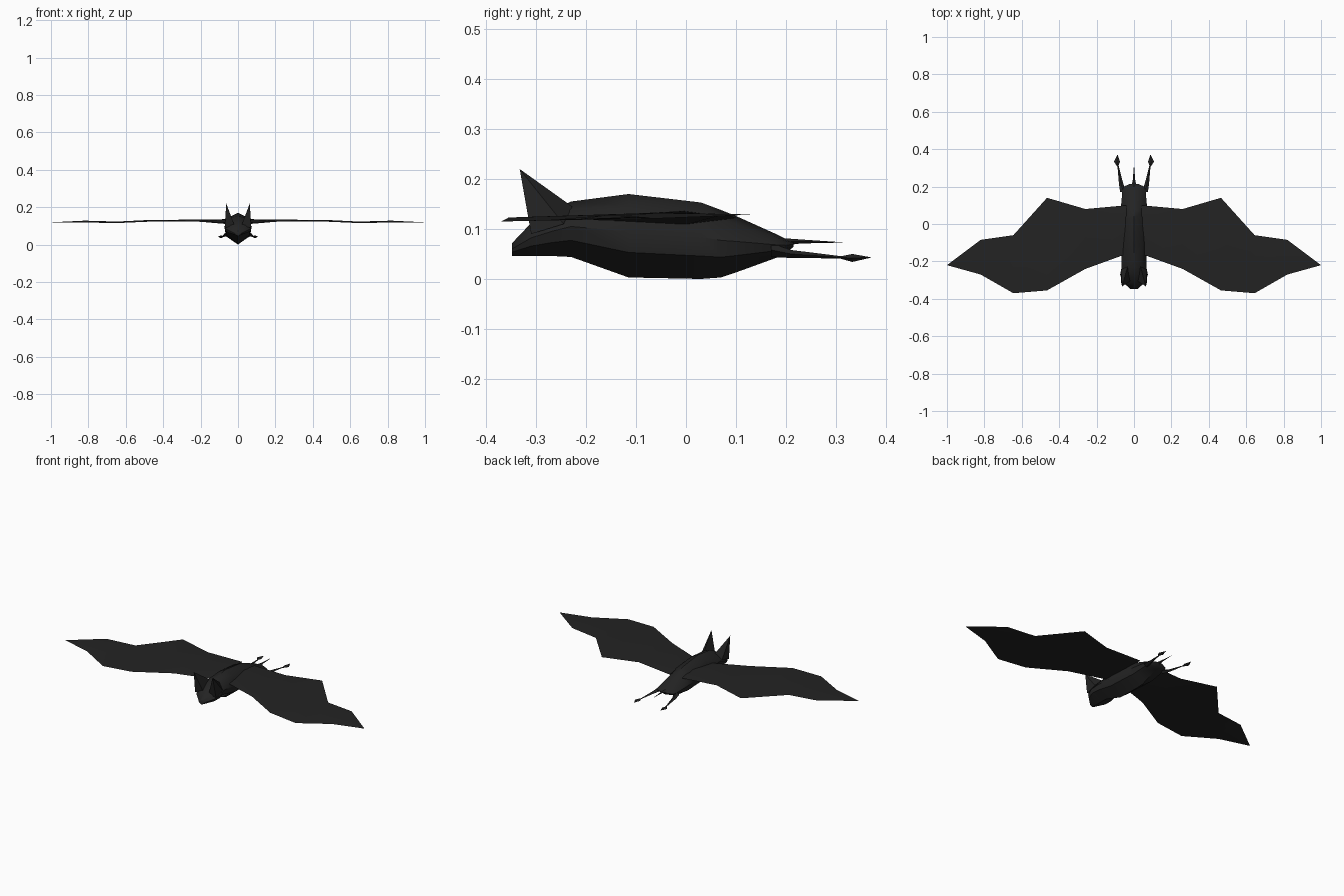
import bpy, bmesh, math

if "Cube" in bpy.data.objects:
    bpy.data.objects.remove(bpy.data.objects["Cube"])

fur = bpy.data.materials.new("charcoal_black")
fur.diffuse_color = (0.017, 0.017, 0.017, 1)
fur.use_nodes = True
fur.node_tree.nodes["Principled BSDF"].inputs["Base Color"].default_value = fur.diffuse_color


def loft(name, rings, smooth=True):
    """Skin a list of equal-length rings and cap both ends."""
    bm = bmesh.new()
    rows = [[bm.verts.new(p) for p in r] for r in rings]
    n = len(rows[0])
    for a, b in zip(rows, rows[1:]):
        for i in range(n):
            bm.faces.new((a[i], a[(i + 1) % n], b[(i + 1) % n], b[i]))
    bm.faces.new(rows[0])
    bm.faces.new(rows[-1])
    bmesh.ops.remove_doubles(bm, verts=bm.verts, dist=0.0003)
    bmesh.ops.recalc_face_normals(bm, faces=bm.faces)
    me = bpy.data.meshes.new(name)
    bm.to_mesh(me)
    bm.free()
    me.materials.append(fur)
    if smooth:
        me.polygons.foreach_set("use_smooth", [True] * len(me.polygons))
        me.set_sharp_from_angle(angle=math.radians(40))
    ob = bpy.data.objects.new(name, me)
    bpy.context.collection.objects.link(ob)
    return ob


def mirror(ob):
    m = ob.modifiers.new("mirror", 'MIRROR')
    m.use_mirror_merge = False


def diamond(x, y, z, w, h):
    """Four-sided ring across the y axis."""
    return [(x - w, y, z), (x, y, z + h), (x + w, y, z), (x, y, z - h)]


# Body and head: keeled eight-sided sections (y, half width, bottom, top)
def body_ring(y, w, lo, hi):
    h = hi - lo
    half = [(0.65, 0.86), (1.0, 0.55), (0.9, 0.30)]
    right = [(w * a, y, lo + h * b) for a, b in half]
    left = [(-x, yy, z) for x, yy, z in reversed(right)]
    return [(0, y, hi)] + right + [(0, y, lo)] + left


sections = [(-0.348, 0.018, 0.046, 0.072), (-0.31, 0.062, 0.046, 0.112),
            (-0.27, 0.074, 0.046, 0.135), (-0.23, 0.066, 0.044, 0.155),
            (-0.115, 0.07, 0.003, 0.170), (0.03, 0.071, 0.0, 0.153),
            (0.07, 0.07, 0.003, 0.138), (0.10, 0.069, 0.013, 0.126),
            (0.18, 0.062, 0.042, 0.090), (0.20, 0.055, 0.052, 0.080),
            (0.215, 0.02, 0.064, 0.074)]
loft("body", [body_ring(*s) for s in sections])

# Ears: pointed and leaning forward
ear = loft("ear", [
    [(0.018, -0.305, 0.10), (0.070, -0.310, 0.09), (0.070, -0.245, 0.11), (0.035, -0.228, 0.145)],
    [(0.063, -0.333, 0.22)] * 4], False)
mirror(ear)

# Wings: thin lens sections (x, leading y, trailing y, z, half thickness)
stations = [(0.04, 0.10, -0.16, 0.122, 0.014), (0.26, 0.08, -0.24, 0.130, 0.003),
            (0.465, 0.14, -0.355, 0.129, 0.003), (0.645, -0.06, -0.37, 0.121, 0.002),
            (0.82, -0.085, -0.27, 0.124, 0.004), (1.0, -0.22, -0.22, 0.119, 0)]
wing = loft("wing", [
    [(x, a, z), (x, a * 0.6 + b * 0.4, z + t), (x, b, z - 0.006 * (x < 0.9)), (x, a * 0.6 + b * 0.4, z - t)]
    for x, a, b, z, t in stations])
mirror(wing)

# Legs, feet and tail
leg = loft("leg", [diamond(0.056, 0.17, 0.058, 0.018, 0.014),
                   diamond(0.068, 0.21, 0.050, 0.012, 0.008),
                   diamond(0.086, 0.315, 0.043, 0.003, 0.002)], False)
mirror(leg)
foot = loft("foot", [diamond(0.087, 0.308, 0.043, 0.003, 0.002),
                     diamond(0.091, 0.333, 0.042, 0.016, 0.008),
                     diamond(0.088, 0.372, 0.043, 0, 0)], False)
mirror(foot)
loft("tail", [diamond(0, 0.19, 0.074, 0.02, 0.008),
              diamond(0, 0.23, 0.075, 0.007, 0.004),
              diamond(0, 0.32, 0.073, 0, 0)], False)
